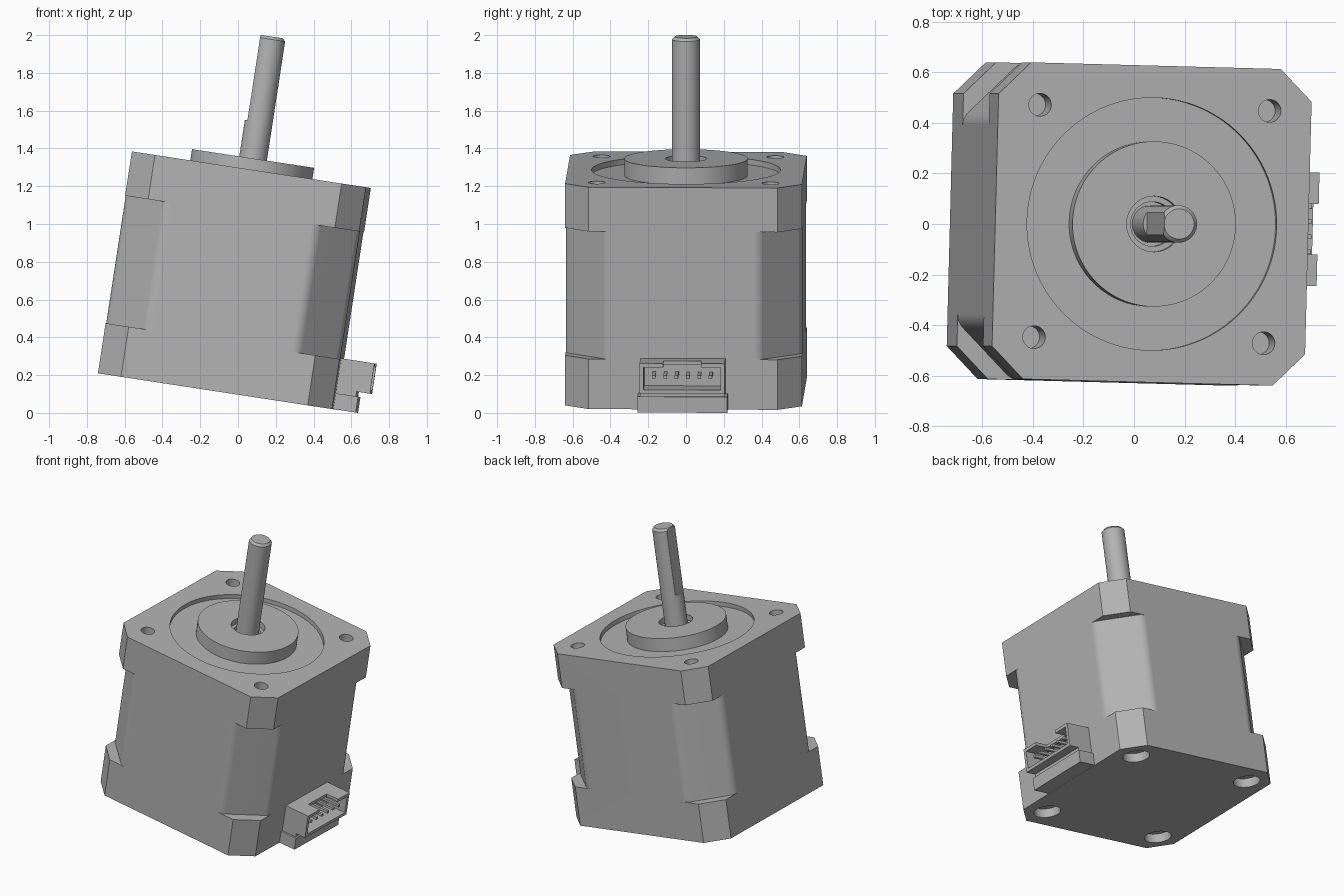
import bpy, bmesh
from math import cos, sin, tan, pi, radians
from mathutils import Matrix, Vector

if "Cube" in bpy.data.objects:
    bpy.data.objects.remove(bpy.data.objects["Cube"])

metal = bpy.data.materials.new("plain_grey")
metal.use_nodes = True
grey = (0.45, 0.45, 0.45, 1)
metal.diffuse_color = grey
metal.node_tree.nodes["Principled BSDF"].inputs["Base Color"].default_value = grey

# The whole motor leans sideways and is slightly turned on its own axis
TILT = (Matrix.Translation((-0.109, 0, 0.113))
        @ Matrix.Rotation(radians(8.7), 4, 'Y') @ Matrix.Rotation(radians(-1.5), 4, 'Z'))
HALF, HEIGHT, BOLT = 0.627, 1.188, 0.46
parts = []


def finish(name, bm):
    bmesh.ops.recalc_face_normals(bm, faces=bm.faces)
    mesh = bpy.data.meshes.new(name)
    bm.to_mesh(mesh)
    bm.free()
    mesh.materials.append(metal)
    obj = bpy.data.objects.new(name, mesh)
    bpy.context.collection.objects.link(obj)
    return obj


def prism(name, outline, z0, z1):
    bm = bmesh.new()
    face = bm.faces.new([bm.verts.new((x, y, z0)) for x, y in outline])
    top = bmesh.ops.extrude_face_region(bm, geom=[face])["geom"]
    bmesh.ops.translate(bm, vec=(0, 0, z1 - z0),
                        verts=[v for v in top if isinstance(v, bmesh.types.BMVert)])
    return finish(name, bm)


def box(name, x0, x1, y0, y1, z0, z1):
    return prism(name, [(x0, y0), (x1, y0), (x1, y1), (x0, y1)], z0, z1)


def disc(name, x, y, r, z0, z1, n=32):
    ring = [(x + r * cos(2 * pi * i / n), y + r * sin(2 * pi * i / n)) for i in range(n)]
    return prism(name, ring, z0, z1)


def lathe(name, profile, n=64):
    bm = bmesh.new()
    verts = [bm.verts.new((r, 0, z)) for r, z in profile]
    edges = [bm.edges.new(pair) for pair in zip(verts, verts[1:])]
    bmesh.ops.spin(bm, geom=verts + edges, axis=(0, 0, 1), cent=(0, 0, 0),
                   steps=n, angle=2 * pi, use_merge=True)
    bmesh.ops.remove_doubles(bm, verts=bm.verts, dist=1e-5)
    return finish(name, bm)


def cut(obj, *cutters):
    bpy.context.view_layer.objects.active = obj
    for cutter in cutters:
        mod = obj.modifiers.new("cut", 'BOOLEAN')
        mod.operation, mod.solver, mod.object = 'DIFFERENCE', 'EXACT', cutter
        bpy.ops.object.modifier_apply(modifier=mod.name)
        bpy.data.objects.remove(cutter)
    return obj


# Main body with bevelled corners
b = 0.5
corners = [(HALF, b), (b, HALF), (-b, HALF), (-HALF, b),
           (-HALF, -b), (-b, -HALF), (b, -HALF), (HALF, -b)]
body = prism("motor_body", corners, 0, HEIGHT)

# Deeper rounded corner cuts along the middle of the body
c, t = 0.405, 0.03
radius = t / tan(pi / 8)
arc = [(HALF - radius + radius * cos(a), c - t + radius * sin(a))
       for a in [i * pi / 16 for i in range(5)]]
outline = arc + [(y, x) for x, y in reversed(arc)] + [(c - t, 0.8), (0.8, 0.8), (0.8, c - t)]
for k in range(4):
    turn = Matrix.Rotation(k * pi / 2, 2)
    cut(body, prism("corner_cutter", [turn @ Vector(p) for p in outline], 0.268, 0.951))

# Bolt holes above, counterbored screw holes below
for sx in (-1, 1):
    for sy in (-1, 1):
        x, y = sx * BOLT, sy * BOLT
        cut(body, disc("hole", x, y, 0.045, HEIGHT - 0.15, HEIGHT + 0.1),
            disc("counterbore", x, y, 0.087, -0.1, 0.06),
            disc("screw_hole", x, y, 0.045, -0.1, 0.12))

# Round recess in the top plate
cut(body, disc("recess", 0, 0, 0.5, HEIGHT - 0.03, HEIGHT + 0.1, 96))
parts.append(body)

# Raised boss with a stepped shaft opening
rim = HEIGHT + 0.06
parts.append(lathe("front_boss", [(0, 1.12), (0.327, 1.12), (0.327, rim), (0.11, rim),
                                  (0.11, rim - 0.04), (0.088, rim - 0.04),
                                  (0.088, rim - 0.1), (0, rim - 0.1)], 96))

# Shaft with chamfered tip and a flat
shaft = lathe("shaft", [(0, 1.13), (0.074, 1.13), (0.074, 1.886), (0.06, 1.901), (0, 1.901)], 48)
parts.append(cut(shaft, box("flat_cutter", -0.2, -0.059, -0.2, 0.2, 1.444, 2)))

# Connector base plates
parts.append(box("connector_base", 0.6, 0.747, -0.238, 0.238, 0.001, 0.086))
parts.append(box("connector_spacer", 0.6, 0.735, -0.225, 0.225, 0.08, 0.115))

# Connector housing, open outward, with a notch in its top wall
housing = box("connector_housing", 0.6, 0.806, -0.225, 0.225, 0.111, 0.273)
parts.append(cut(housing, box("cavity", 0.66, 0.9, -0.203, 0.203, 0.132, 0.252),
                 box("notch", 0.714, 0.9, -0.1, 0.1, 0.2, 0.4)))

# Six connector pins
for i in range(6):
    y = (i - 2.5) * 0.06
    parts.append(box(f"connector_pin_{i + 1}", 0.65, 0.79, y - 0.009, y + 0.009, 0.189, 0.207))

# Lean every part and shade it
for obj in parts:
    obj.data.transform(TILT)
    bpy.ops.object.select_all(action='DESELECT')
    obj.select_set(True)
    bpy.context.view_layer.objects.active = obj
    bpy.ops.object.shade_smooth_by_angle(angle=radians(30))
    mod = obj.modifiers.new("even_normals", 'WEIGHTED_NORMAL')
    mod.keep_sharp = True
